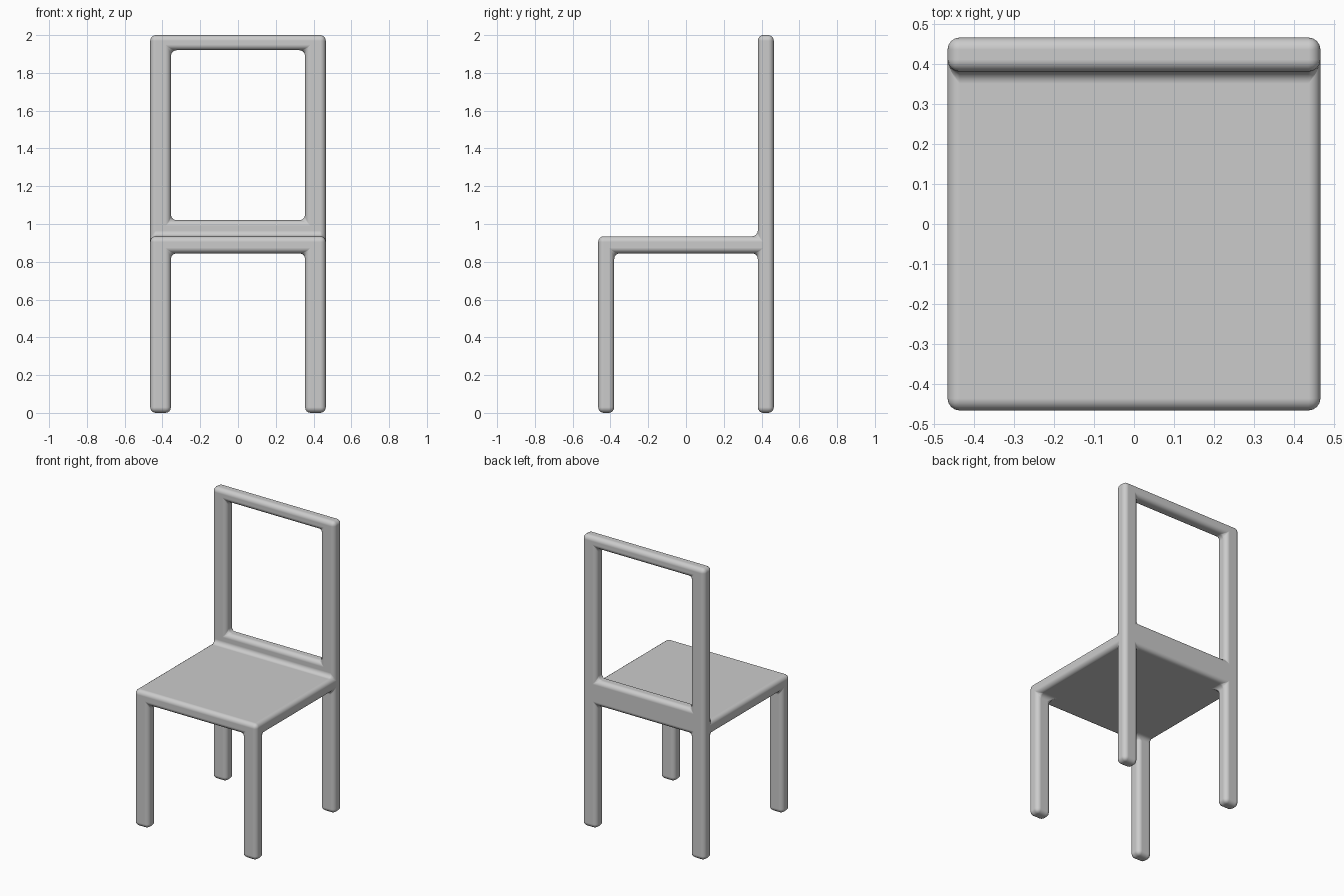
import bpy, bmesh

if "Cube" in bpy.data.objects:
    bpy.data.objects.remove(bpy.data.objects["Cube"])

# Grid lines that divide the chair into blocks
XS = [-0.465, -0.355, 0.355, 0.465]
YS = [-0.465, -0.38, 0.38, 0.465]
ZS = [0.0, 0.845, 0.935, 1.02, 1.92, 2.0]

cells = set()


def fill(xr, yr, zr):
    cells.update((i, j, k) for i in xr for j in yr for k in zr)


fill((0, 2), (0, 2), (0,))            # four legs
fill(range(3), range(3), (1,))        # seat
fill((0, 2), (2,), (2, 3, 4))         # back posts
fill((1,), (2,), (2, 4))              # lower and top back rails

# Skin the blocks: keep only the outside faces, so all parts join as one surface
bm = bmesh.new()
verts = {}


def vert(i, j, k):
    if (i, j, k) not in verts:
        verts[i, j, k] = bm.verts.new((XS[i], YS[j], ZS[k]))
    return verts[i, j, k]


for cell in sorted(cells):
    for axis in range(3):
        u, v = (axis + 1) % 3, (axis + 2) % 3
        for side in (0, 1):
            near = list(cell)
            near[axis] += 2 * side - 1
            if tuple(near) in cells:
                continue
            ring = []
            for du, dv in ((0, 0), (1, 0), (1, 1), (0, 1)):
                p = list(cell)
                p[axis] += side
                p[u] += du
                p[v] += dv
                ring.append(vert(*p))
            bm.faces.new(ring if side else ring[::-1])

bmesh.ops.recalc_face_normals(bm, faces=bm.faces)
mesh = bpy.data.meshes.new("chair_frame_and_seat")
bm.to_mesh(mesh)
bm.free()
chair = bpy.data.objects.new("chair_frame_and_seat", mesh)
bpy.context.collection.objects.link(chair)

# Soft rounded edges and filleted inner corners
bevel = chair.modifiers.new("rounding", 'BEVEL')
bevel.width = 0.03
bevel.segments = 4
bevel.limit_method = 'ANGLE'
bevel.use_clamp_overlap = False
bevel.harden_normals = True

for poly in mesh.polygons:
    poly.use_smooth = True
